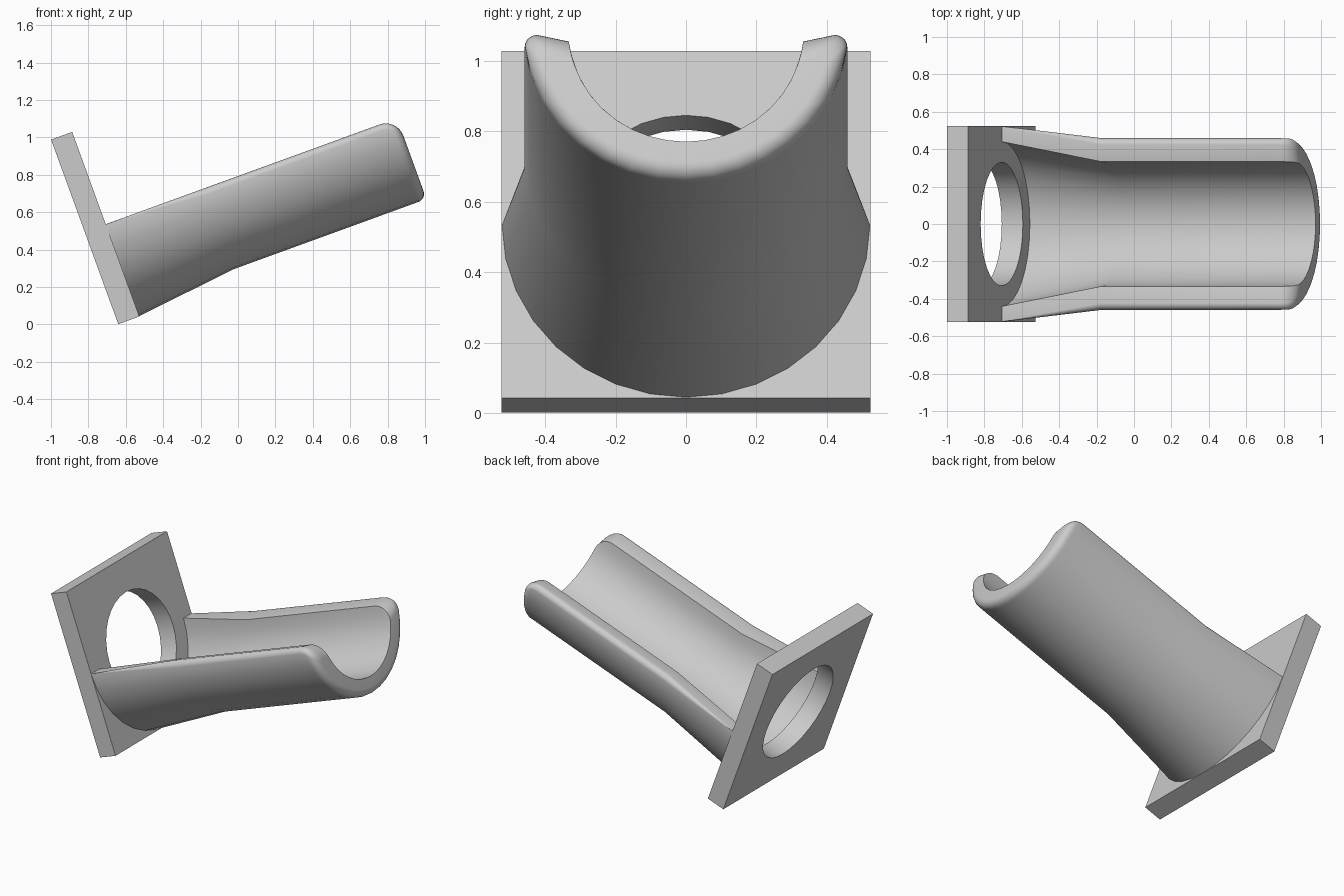
import bpy, bmesh
from math import sin, cos, pi, asin, sqrt, radians
from mathutils import Matrix

cube = bpy.data.objects.get("Cube")
if cube:
    bpy.data.objects.remove(cube, do_unlink=True)

grey = bpy.data.materials.new("light_grey")
grey.use_nodes = True
grey.diffuse_color = (0.6, 0.6, 0.6, 1)
grey.node_tree.nodes["Principled BSDF"].inputs["Base Color"].default_value = (0.6, 0.6, 0.6, 1)

# Local x runs along the trough from the plate's front face
TILT = Matrix.Translation((-0.707, 0, 0.536)) @ Matrix.Rotation(radians(-20), 4, 'Y')
SEGS = 32


def finish(bm, name):
    bmesh.ops.recalc_face_normals(bm, faces=bm.faces)
    mesh = bpy.data.meshes.new(name)
    bm.to_mesh(mesh)
    bm.free()
    mesh.materials.append(grey)
    ob = bpy.data.objects.new(name, mesh)
    bpy.context.collection.objects.link(ob)
    ob.matrix_world = TILT
    bpy.ops.object.select_all(action='DESELECT')
    ob.select_set(True)
    bpy.context.view_layer.objects.active = ob
    bpy.ops.object.shade_smooth_by_angle(angle=radians(30))
    return ob


def bridge(bm, a, b):
    n = len(a)
    for i in range(n):
        j = (i + 1) % n
        bm.faces.new((a[i], a[j], b[j], b[i]))


# Square mounting plate with a round hole
HALF, HOLE, THICK = 0.525, 0.33, 0.12
bm = bmesh.new()
rings = []
for x, square in ((0, True), (0, False), (-THICK, False), (-THICK, True)):
    ring = []
    for i in range(SEGS):
        c, s = cos(2 * pi * i / SEGS), sin(2 * pi * i / SEGS)
        r = HALF / max(abs(c), abs(s)) if square else HOLE
        ring.append(bm.verts.new((x, r * c, r * s)))
    rings.append(ring)
for k in range(4):
    bridge(bm, rings[k], rings[(k + 1) % 4])
finish(bm, "mounting_plate")

# Open trough: a flared half tube with rounded outer edges
LENGTH, FLARE, END_R, CORNER_R = 1.657, 0.56, 0.045, 0.1


def drop(u, r):
    """How far a rounded edge of radius r falls at station u."""
    d = max(0, u - (LENGTH - r))
    return r - sqrt(max(0, r * r - d * d))


def section(u):
    t = min(1, max(0, u / FLARE))
    outer = 0.523 + (0.46 - 0.523) * t - drop(u, END_R)
    inner = 0.44 + (0.333 - 0.44) * t
    fillet = 0.002 + 0.033 * t
    dip = -0.02 * t
    top = -drop(u, CORNER_R)
    # Outer arc, from the +y rim round the bottom to the -y rim
    start = asin((fillet - top) / outer)
    n = SEGS // 2
    arc = [start + (pi - 2 * start) * i / n for i in range(n + 1)]
    pts = [(outer * cos(a), -outer * sin(a)) for a in arc]
    # Rounded outer rim edge
    edge_y = pts[0][0]
    rim = [(edge_y - fillet * (1 - cos(a)), top - fillet * (1 - sin(a)))
           for a in (pi / 2 * i / 5 for i in range(1, 6))]
    # Inner arc, set slightly lower so the rim slopes inward
    start = asin(-top / inner)
    arc = [start + (pi - 2 * start) * i / n for i in range(n + 1)]
    bore = [(inner * cos(a), dip - inner * sin(a)) for a in arc]
    return (pts + [(-y, z) for y, z in rim] + bore[::-1] + rim[::-1])


stations = [-0.01, 0, FLARE, LENGTH - CORNER_R]
stations += [LENGTH - CORNER_R + CORNER_R * sin(pi / 2 * i / 12) for i in range(1, 13)]
bm = bmesh.new()
loops = [[bm.verts.new((u, y, z)) for y, z in section(u)] for u in stations]
for a, b in zip(loops, loops[1:]):
    bridge(bm, a, b)
bm.faces.new(loops[0])
bm.faces.new(loops[-1])
finish(bm, "trough")
